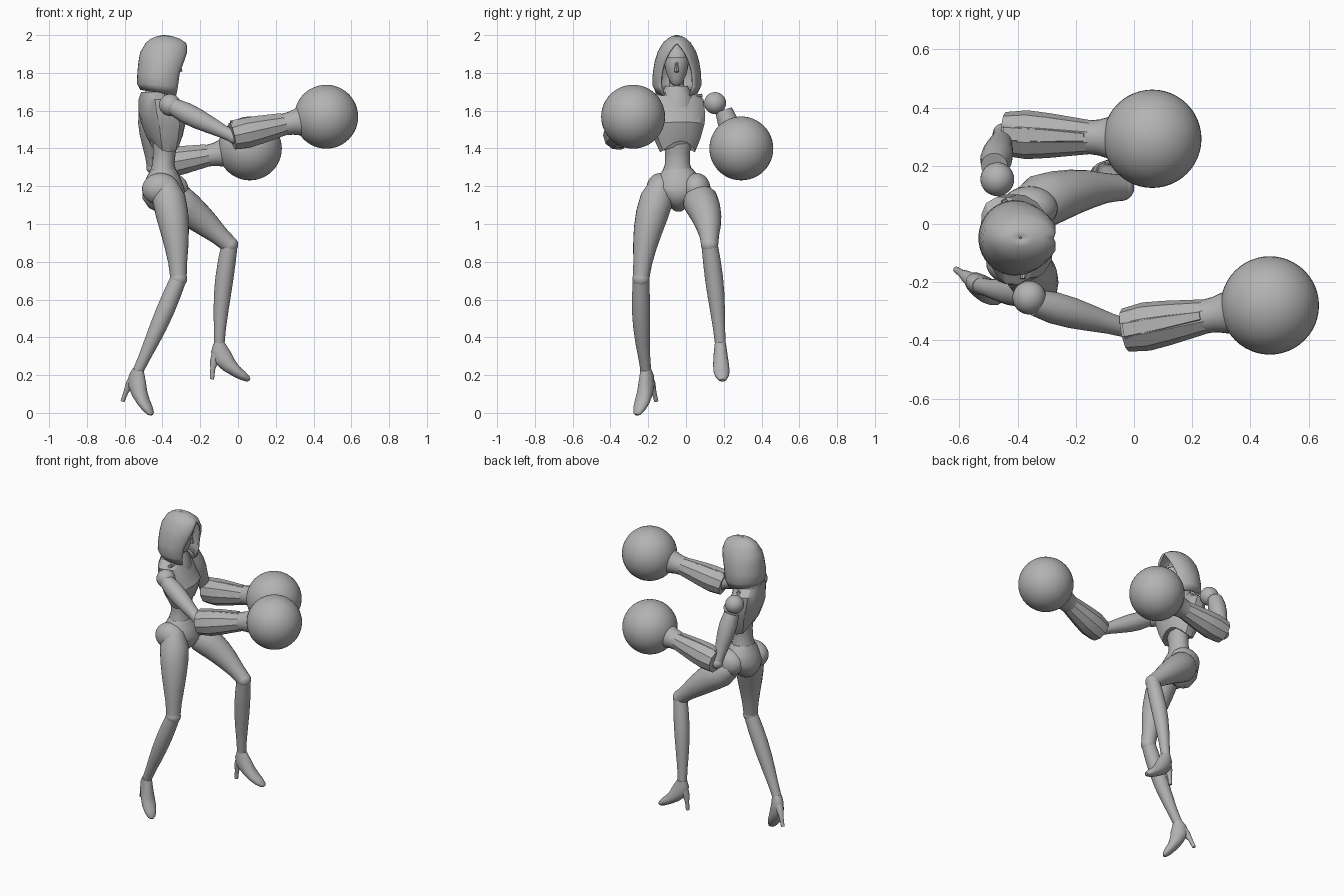
import bpy, bmesh
from math import sin, cos, tau, pi, radians, asin
from mathutils import Vector, Matrix

cube = bpy.data.objects.get("Cube")
if cube:
    bpy.data.objects.remove(cube, do_unlink=True)

grey = bpy.data.materials.new("plain grey")
grey.use_nodes = True
colour = (0.45, 0.45, 0.45, 1)
grey.diffuse_color = colour
grey.node_tree.nodes["Principled BSDF"].inputs["Base Color"].default_value = colour


def finish(name, bm, angle=38):
    bmesh.ops.recalc_face_normals(bm, faces=bm.faces)
    mesh = bpy.data.meshes.new(name)
    bm.to_mesh(mesh)
    bm.free()
    mesh.materials.append(grey)
    ob = bpy.data.objects.new(name, mesh)
    bpy.context.collection.objects.link(ob)
    bpy.ops.object.select_all(action="DESELECT")
    ob.select_set(True)
    bpy.context.view_layer.objects.active = ob
    bpy.ops.object.shade_smooth_by_angle(angle=radians(angle))
    return ob


def skin(bm, rings, closed=True, caps=True):
    """Bridge successive rings of points with quads."""
    rows = [[bm.verts.new(p) for p in ring] for ring in rings]
    n = len(rows[0])
    for a, b in zip(rows, rows[1:]):
        for i in range(n if closed else n - 1):
            j = (i + 1) % n
            bm.faces.new((a[i], a[j], b[j], b[i]))
    if caps:
        bm.faces.new(rows[0])
        bm.faces.new(rows[-1])


def tube(name, stations, side=(0, 1, 0), n=24, angle=38):
    """Limb along a path; each station is (centre, half width, half depth)."""
    pts = [Vector(s[0]) for s in stations]
    rings = []
    for i, (_, w, d) in enumerate(stations):
        t = (pts[min(i + 1, len(pts) - 1)] - pts[max(i - 1, 0)]).normalized()
        u = Vector(side)
        u = (u - t * u.dot(t)).normalized()
        v = t.cross(u)
        rings.append([pts[i] + u * w * cos(k * tau / n) + v * d * sin(k * tau / n)
                      for k in range(n)])
    bm = bmesh.new()
    skin(bm, rings)
    return finish(name, bm, angle)


def limb(name, a, b, radii, bow=(0, 0, 0), n=24, angle=38, side=(0, 1, 0)):
    """Straight or bowed limb with evenly spaced radii."""
    a, b, bow = Vector(a), Vector(b), Vector(bow)
    m = len(radii) - 1
    return tube(name, [(a.lerp(b, i / m) + bow * sin(pi * i / m), r, r)
                       for i, r in enumerate(radii)], side, n, angle)


def ball(name, centre, scale, segs=32):
    bm = bmesh.new()
    bmesh.ops.create_uvsphere(bm, u_segments=segs, v_segments=segs // 2, radius=1)
    s = scale if isinstance(scale, tuple) else (scale,) * 3
    bm.transform(Matrix.Translation(centre) @ Matrix.Diagonal((*s, 1)))
    return finish(name, bm)


# Chest armour: angular, keeled in front, turned toward the left
turn = Matrix.Translation((-0.405, -0.05, 0)) @ Matrix.Rotation(radians(14), 4, "Z")
chest = [  # height, forward offset, half depth, half width, arch of the edge
    (1.38, 0.02, 0.075, 0.095, 0.06), (1.44, 0.015, 0.095, 0.122, 0.035),
    (1.53, 0.01, 0.115, 0.148, 0.01), (1.58, -0.01, 0.105, 0.158, 0),
    (1.66, -0.03, 0.085, 0.155, 0), (1.70, -0.04, 0.065, 0.10, 0)]
rings = []
for z, off, d, w, arch in chest:
    ring = []
    for k in range(16):
        c, s = cos(k * tau / 16), sin(k * tau / 16)
        flat = abs(c) ** 0.75 * (1 if c > 0 else -1)
        ring.append(turn @ Vector((off + d * flat, w * s, z + arch * c * c)))
    rings.append(ring)
bm = bmesh.new()
skin(bm, rings)
finish("chest_armour", bm, 24)
for s in (-1, 1):
    limb("collar_edge", turn @ Vector((0.03, 0.01 * s, 1.66)),
         turn @ Vector((-0.01, 0.14 * s, 1.68)), (0.012, 0.016, 0.01), n=8)

# Waist, pelvis and neck
tube("waist", [((-0.385, -0.045, 1.46), 0.085, 0.07), ((-0.39, -0.045, 1.38), 0.066, 0.06),
               ((-0.395, -0.045, 1.32), 0.066, 0.058), ((-0.395, -0.045, 1.26), 0.085, 0.075)])
tube("pelvis", [((-0.395, -0.045, 1.29), 0.078, 0.068), ((-0.395, -0.042, 1.24), 0.115, 0.092),
                ((-0.395, -0.04, 1.19), 0.132, 0.112), ((-0.395, -0.04, 1.14), 0.105, 0.11),
                ((-0.39, -0.04, 1.10), 0.06, 0.085), ((-0.385, -0.04, 1.075), 0.025, 0.05)])
tube("neck", [((-0.43, -0.05, 1.66), 0.06, 0.055), ((-0.42, -0.05, 1.71), 0.04, 0.04),
              ((-0.40, -0.05, 1.80), 0.038, 0.038)])
tube("neck_wrap", [((-0.42, -0.05, 1.62), 0.10, 0.09), ((-0.42, -0.05, 1.68), 0.085, 0.08),
                   ((-0.42, -0.05, 1.73), 0.06, 0.06)])

# Head inside the hood
tube("head", [((-0.355, -0.05, 1.735), 0.015, 0.015), ((-0.37, -0.05, 1.755), 0.035, 0.04),
              ((-0.385, -0.05, 1.80), 0.055, 0.068), ((-0.39, -0.05, 1.86), 0.066, 0.08),
              ((-0.40, -0.05, 1.91), 0.058, 0.07), ((-0.40, -0.05, 1.95), 0.02, 0.03)])
limb("nose", (-0.315, -0.05, 1.86), (-0.305, -0.05, 1.805), (0.006, 0.012), n=8)
tube("brow_band", [((-0.39, -0.05, 1.868), 0.069, 0.083), ((-0.39, -0.05, 1.884), 0.069, 0.083)])

# Hood: open shell whose opening closes toward the peak
hood = [  # height, centre x, half depth, half width, half opening, drop at front
    (1.71, -0.41, 0.108, 0.110, 0.070, 0.035), (1.745, -0.41, 0.125, 0.130, 0.088, 0.02),
    (1.80, -0.405, 0.128, 0.128, 0.084, 0), (1.86, -0.395, 0.132, 0.118, 0.066, 0),
    (1.91, -0.388, 0.130, 0.103, 0.042, 0), (1.945, -0.382, 0.114, 0.083, 0.015, 0),
    (1.96, -0.382, 0.106, 0.073, 0.0005, 0), (1.982, -0.385, 0.075, 0.049, 0.0003, 0),
    (1.994, -0.388, 0.042, 0.028, 0.0002, 0), (2.0, -0.39, 0.004, 0.004, 0.0001, 0)]
rings = []
for z, cx, d, w, gap, drop in hood:
    h = asin(gap / w)
    angles = [h + (tau - 2 * h) * k / 32 for k in range(33)]
    rings.append([Vector((cx + d * cos(t), -0.048 + w * sin(t), z - drop * (1 + cos(t)) / 2))
                  for t in angles])
bm = bmesh.new()
skin(bm, rings, closed=False, caps=False)
bmesh.ops.remove_doubles(bm, verts=bm.verts, dist=0.0015)
shell = finish("hood", bm, 50).modifiers.new("thickness", "SOLIDIFY")
shell.thickness = 0.012
shell.offset = -1


# Arms: shoulder ball, upper arm, faceted gauntlet, cuff and round glove
def arm(side, shoulder, start, elbow, cuff_start, wrist, glove):
    elbow, wrist, glove = Vector(elbow), Vector(wrist), Vector(glove)
    ball(side + "_shoulder", shoulder, 0.058)
    limb(side + "_upper_arm", start, elbow, (0.046, 0.055, 0.053, 0.045, 0.036, 0.032))
    ball(side + "_elbow", elbow, 0.036, 20)
    limb(side + "_gauntlet", cuff_start, wrist, (0.075, 0.084, 0.077, 0.067, 0.057),
         n=10, angle=25)
    limb(side + "_elbow_guard", Vector(cuff_start) + Vector((0, 0, 0.045)),
         Vector(wrist) + Vector((-0.03, 0, 0.035)), (0.045, 0.04, 0.025), n=6, angle=20)
    limb(side + "_glove_cuff", wrist.lerp(glove, -0.1), wrist.lerp(glove, 0.5),
         (0.057, 0.062, 0.074, 0.095))
    ball(side + "_glove", glove, 0.169, 48)


arm("right", (-0.36, -0.253, 1.63), (-0.34, -0.27, 1.62), (-0.02, -0.36, 1.46),
    (-0.03, -0.365, 1.465), (0.26, -0.315, 1.53), (0.467, -0.28, 1.568))
arm("left", (-0.47, 0.154, 1.64), (-0.48, 0.20, 1.60), (-0.45, 0.31, 1.30),
    (-0.445, 0.31, 1.31), (-0.14, 0.298, 1.365), (0.063, 0.293, 1.40))


# Legs: thigh, knee, bowed shin
def leg(side, hip, knee, ankle, radii, bow, shin_bow):
    limb(side + "_thigh", hip, knee, radii, bow)
    ball(side + "_knee", knee, 0.046, 24)
    limb(side + "_shin", knee, ankle, (0.043, 0.047, 0.048, 0.045, 0.039, 0.032, 0.028),
         shin_bow)


leg("right", (-0.385, -0.125, 1.22), (-0.315, -0.238, 0.71), (-0.53, -0.212, 0.22),
    (0.06, 0.088, 0.086, 0.076, 0.063, 0.05, 0.043), (0.015, -0.02, 0), (0, -0.01, -0.01))
leg("left", (-0.375, 0.055, 1.16), (-0.045, 0.125, 0.89), (-0.10, 0.182, 0.36),
    (0.07, 0.094, 0.088, 0.078, 0.066, 0.052, 0.045), (0, 0.02, 0.01), (-0.01, 0.005, 0))
for side, y, tilt in (("right", -0.135, -0.02), ("left", 0.055, 0.03)):
    ball(side + "_hip", (-0.39 + tilt, y, 1.185), (0.098, 0.075, 0.085))


# High heeled shoes
def shoe(side, ankle, yaw, pitch):
    place = (Matrix.Translation(ankle) @ Matrix.Rotation(radians(yaw), 4, "Z")
             @ Matrix.Rotation(radians(pitch), 4, "Y"))
    lateral = place.to_3x3() @ Vector((0, 1, 0))

    def local(rows):
        return [(place @ Vector((x, 0, z)), w, d) for x, z, w, d in rows]

    tube(side + "_shoe", local([
        (0, 0.01, 0.029, 0.03), (0.002, -0.025, 0.034, 0.046), (0.018, -0.065, 0.038, 0.052),
        (0.05, -0.105, 0.042, 0.042), (0.09, -0.14, 0.043, 0.031), (0.125, -0.163, 0.036, 0.025),
        (0.152, -0.18, 0.024, 0.016), (0.162, -0.186, 0.01, 0.007)]), lateral)
    tube(side + "_heel", local([
        (-0.012, -0.04, 0.026, 0.026), (-0.026, -0.085, 0.022, 0.022),
        (-0.034, -0.13, 0.013, 0.013), (-0.038, -0.182, 0.011, 0.011)]), lateral, n=16)


shoe("right", (-0.53, -0.212, 0.22), -34, 20)
shoe("left", (-0.10, 0.182, 0.36), 4, 0)
